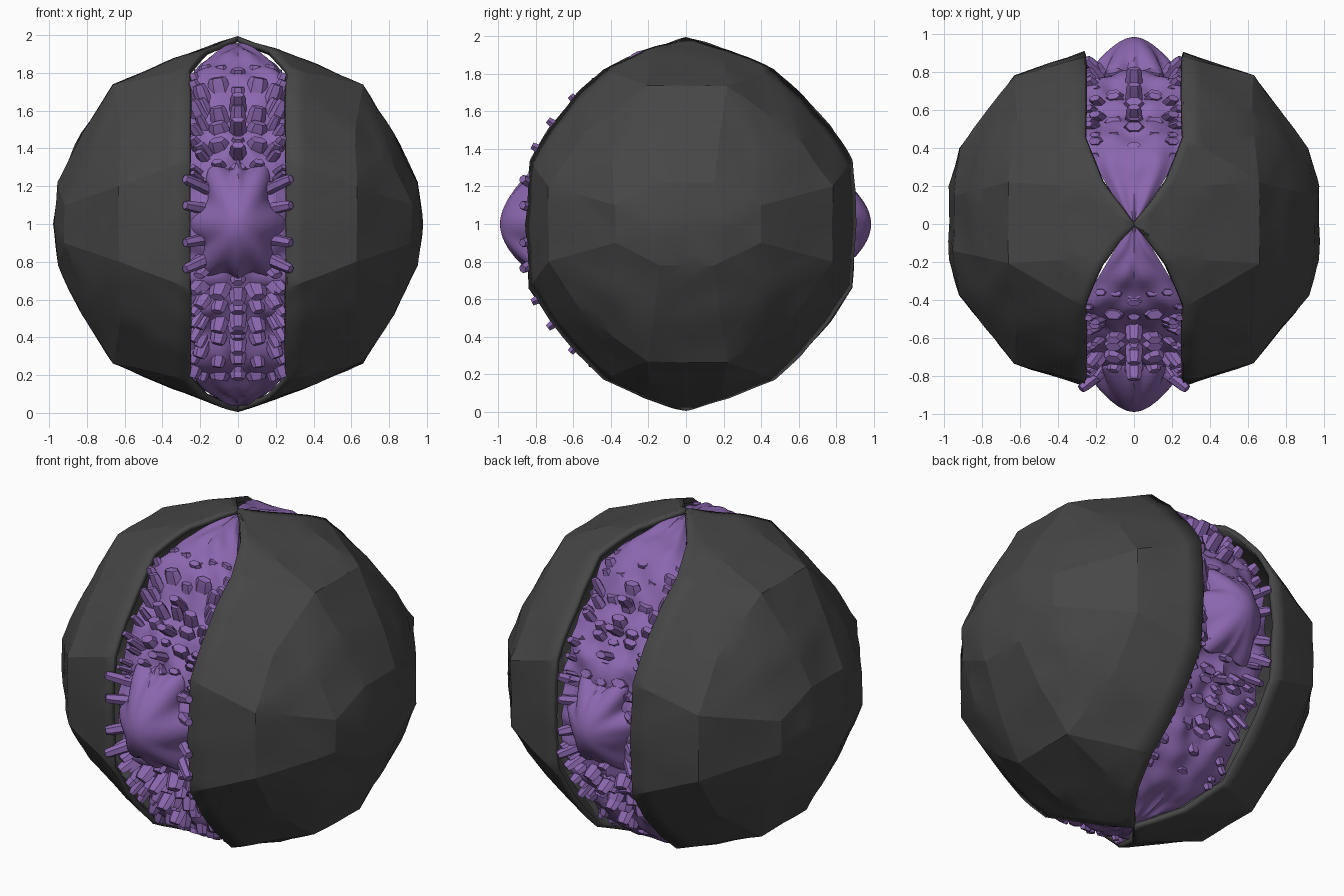
import bpy, bmesh, math, random
from mathutils import Vector, noise

if "Cube" in bpy.data.objects:
    bpy.data.objects.remove(bpy.data.objects["Cube"])

random.seed(4)


def material(name, rgb):
    m = bpy.data.materials.new(name)
    m.diffuse_color = (*rgb, 1)
    m.use_nodes = True
    m.node_tree.nodes["Principled BSDF"].inputs["Base Color"].default_value = m.diffuse_color
    return m


ROCK = material("dark rock", (0.062, 0.062, 0.062))
PURPLE = material("purple crystal", (0.26, 0.135, 0.43))


def finish(bm, name, mat, angle=25, recalc=True):
    if recalc:
        bmesh.ops.recalc_face_normals(bm, faces=bm.faces)
    me = bpy.data.meshes.new(name)
    bm.to_mesh(me)
    bm.free()
    ob = bpy.data.objects.new(name, me)
    bpy.context.collection.objects.link(ob)
    me.materials.append(mat)
    bpy.context.view_layer.objects.active = ob
    bpy.ops.object.select_all(action='DESELECT')
    ob.select_set(True)
    bpy.ops.object.shade_smooth_by_angle(angle=math.radians(angle))
    return ob


# rim of the opening, and corners of the faceted outer surface (one octant each)
RIM = [(0, 0, .995), (.08, .1, .965), (.17, .23, .925), (.265, .47, .825), (.26, .62, .69),
       (.26, .77, .52), (.26, .885, .34), (.26, .91, 0)]
CORNERS = [(.66, .22, .735), (.34, .2, .875), (.62, .58, .48), (.825, .18, .48), (.63, .78, .2),
           (.95, .15, .22), (.975, .2, 0), (.92, .40, .1), (.80, .42, .36)]


def octants(p):
    return sorted({(p[0], sy * p[1] * (.94 if sy < 0 else 1), sz * p[2])
                   for sy in (1, -1) for sz in (1, -1)})


def shell(name, side):
    bm = bmesh.new()
    rim = {bm.verts.new(q) for p in RIM for q in octants(p)}
    for p in CORNERS:
        for q in octants(p):
            bm.verts.new(q)
    bmesh.ops.convex_hull(bm, input=bm.verts)
    bmesh.ops.recalc_face_normals(bm, faces=bm.faces)
    # open the hull along the rim
    bmesh.ops.delete(bm, geom=[f for f in bm.faces if f.normal.x < -.02
                               and all(v in rim for v in f.verts)], context='FACES')
    bmesh.ops.delete(bm, geom=[v for v in bm.verts if not v.link_faces], context='VERTS')
    # fine crumpling of the rock facets
    bmesh.ops.subdivide_edges(bm, edges=bm.edges, cuts=3, use_grid_fill=True)
    for v in bm.verts:
        c = v.co.copy()
        n = noise.noise(c * 6 + Vector((side * 3, 0, 0)))
        v.co = c * (1 + .011 * n)
        v.co.x = max(0, min(.98, v.co.x)) * side
        v.co.z = max(-1, min(1, v.co.z)) + 1
    if side < 0:
        bmesh.ops.reverse_faces(bm, faces=bm.faces)
    ob = finish(bm, name, ROCK, 14, recalc=False)
    mod = ob.modifiers.new("thickness", 'SOLIDIFY')
    mod.thickness = .03
    mod.offset = -1


shell("right_rock_half", 1)
shell("left_rock_half", -1)


def gap(y):
    """Half width of the opening at depth y."""
    return min(.26, .6 * abs(y) + .01)


# bumpy crystal bed: a ring filling the opening all the way round
bm = bmesh.new()
N, M = 200, 20
rows = []
for i in range(N):
    a = math.tau * i / N
    cy, sz = math.cos(a), math.sin(a)
    row = []
    for j in range(-1, M + 2):
        t = max(-1, min(1, -1 + 2 * j / M))
        r = .81 + .15 * max(0, abs(sz) - .72) / .28 - .03 * t ** 4
        # radial ridges
        r += .05 * noise.noise(Vector((abs(t) * 2.2, cy * 7, sz * 7))) * (1 - .7 * sz ** 8)
        if j < 0 or j > M:
            r = .55
        y = cy * r * (.98 if cy < 0 else 1.03)
        row.append(bm.verts.new((t * (gap(y) + .01), y, sz * r + 1)))
    rows.append(row)
for i in range(N):
    p, q = rows[i], rows[(i + 1) % N]
    for j in range(M + 2):
        bm.faces.new((p[j], p[j + 1], q[j + 1], q[j]))
finish(bm, "crystal_bed", PURPLE, 30)


# lumpy conical boss in the middle of each opening
def boss(name, y, size):
    bm = bmesh.new()
    bmesh.ops.create_icosphere(bm, subdivisions=5, radius=1)
    for v in bm.verts:
        d = v.co.copy()
        ang = math.atan2(d.z, abs(d.x))
        k = 1 + (.3 * noise.noise(Vector((ang * 2.2, y, 0)))
                 + .12 * math.cos(ang * 7)) * (1 - abs(d.y))
        k *= .75 + .35 * (1 - abs(d.y))
        v.co = (max(-.25, min(.25, d.x * size[0] * k)), y + d.y * size[1], 1 + d.z * size[2] * k)
    finish(bm, name, PURPLE, 30)


boss("front_boss", -.75, (.22, .24, .28))
boss("back_boss", .78, (.20, .205, .25))


# square blunt crystals fanning out of the bed
def add_crystal(bm, base, tip, w, depth=.6):
    axis = (tip - base).normalized()
    u = Vector((1, 0, 0)) - axis * axis.x
    u.normalize()
    n = axis.cross(u) * depth
    rings = []
    for c, k in ((base, 1.3), (tip - axis * .025, 1), (tip, .8)):
        rings.append([bm.verts.new(c + w * k * (u * math.cos(i * math.tau / 6)
                                               + n * math.sin(i * math.tau / 6)))
                      for i in range(6)])
    for a, b in zip(rings, rings[1:]):
        for i in range(6):
            bm.faces.new((a[i], a[(i + 1) % 6], b[(i + 1) % 6], b[i]))
    bm.faces.new(rings[-1])
    bm.faces.new(rings[0][::-1])


for name, s in (("front_crystals", -1), ("back_crystals", 1)):
    bm = bmesh.new()
    # tilted rows leaning away from the boss, mirrored left and right
    for half in (-1, 1):
        for step in range(2, 9):
            for col in (0, .45, .85, 1):
                a = math.radians(step * 8 + random.uniform(-3, 3))
                r = random.uniform(.83, .875) + (.04 if step > 6 else 0)
                y = s * math.cos(a) * r
                x = col * (gap(y) - .015)
                w = random.uniform(.035, .055) * (.75 if col > .8 else 1)
                b = a * .82
                base = (s * math.cos(b) * .66, 1 + half * math.sin(b) * .66)
                for sx in ((1, -1) if col else (1,)):
                    add_crystal(bm, Vector((sx * x * .55, *base)),
                                Vector((sx * x, y, 1 + half * math.sin(a) * r)), w)
        # longer blunt ones standing proud along the middle
        for deg in (27, 37, 48, 63):
            a = math.radians(deg)
            d = Vector((0, s * math.cos(a), half * math.sin(a)))
            add_crystal(bm, d * .6 + Vector((0, 0, 1)), d * .92 + Vector((0, 0, 1)), .042)
    # small side crystals around the boss
    for sx in (-1, 1):
        for z in (.76, .9, 1.1, 1.24):
            add_crystal(bm, Vector((sx * .12, s * .74, 1 + (z - 1) * .7)),
                        Vector((sx * (.28 if s < 0 else .25), s * .87, z)), .028, 1)
    finish(bm, name, PURPLE, 25)
